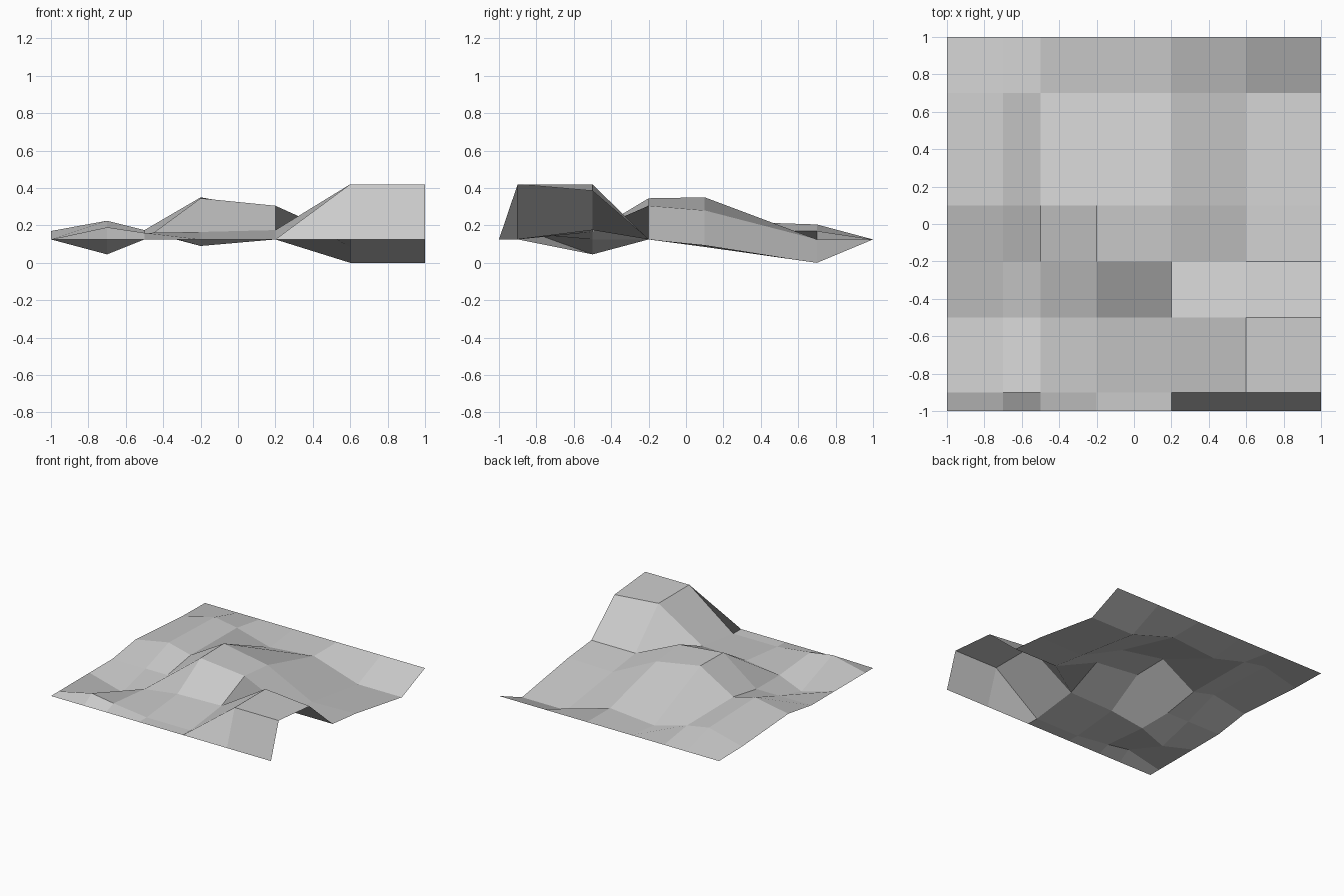
import bpy
import bmesh

# Remove the default cube
default_cube = bpy.data.objects.get("Cube")
if default_cube:
    bpy.data.objects.remove(default_cube, do_unlink=True)


def make_material(name, colour):
    """Plain flat-colour material for viewport and render."""
    material = bpy.data.materials.new(name)
    material.use_nodes = True
    material.diffuse_color = colour
    shader = material.node_tree.nodes["Principled BSDF"]
    shader.inputs["Base Color"].default_value = colour
    return material


# Uneven grid lines of the land, and the ground level along its border
GRID_X = (-1, -.7, -.5, -.2, .2, .6, 1)
GRID_Y = (-1, -.9, -.5, -.2, .1, .7, 1)
GROUND = .125

# Heights in hundredths along each inner row, from front to back
border = [GROUND * 100] * len(GRID_X)
front_bluff = [12.5, 19, 16, 12.5, 12.5, 42, 42]
hollow_row = [12.5, 4.5, 12.5, 16.5, 17.5, 42, 38.5]
hill_front = [12.5, 12.5, 12.5, 34.5, 30.5, 12.5, 12.5]
hill_back = [17, 22.5, 17.5, 35, 28, 8.5, 9.5]
back_valley = [13, 20.5, 17, 9, 12.5, 0, 0]
rows = [border, front_bluff, hollow_row, hill_front, hill_back, back_valley, border]


def build_terrain(name, material):
    """Open sheet of flat four-sided faces over the grid."""
    bm = bmesh.new()
    grid = [
        [bm.verts.new((x, y, height / 100)) for x, height in zip(GRID_X, row)]
        for y, row in zip(GRID_Y, rows)
    ]
    # Each face starts at its front -x corner, so creases run diagonally back
    for near, far in zip(grid, grid[1:]):
        for i in range(len(near) - 1):
            bm.faces.new((near[i], near[i + 1], far[i + 1], far[i]))
    mesh = bpy.data.meshes.new(name)
    bm.to_mesh(mesh)
    bm.free()
    mesh.materials.append(material)
    terrain = bpy.data.objects.new(name, mesh)
    bpy.context.collection.objects.link(terrain)
    return terrain


# Low-poly land with a bluff, a central hill and shallow valleys
build_terrain("terrain", make_material("pale grey", (.6, .6, .6, 1)))
